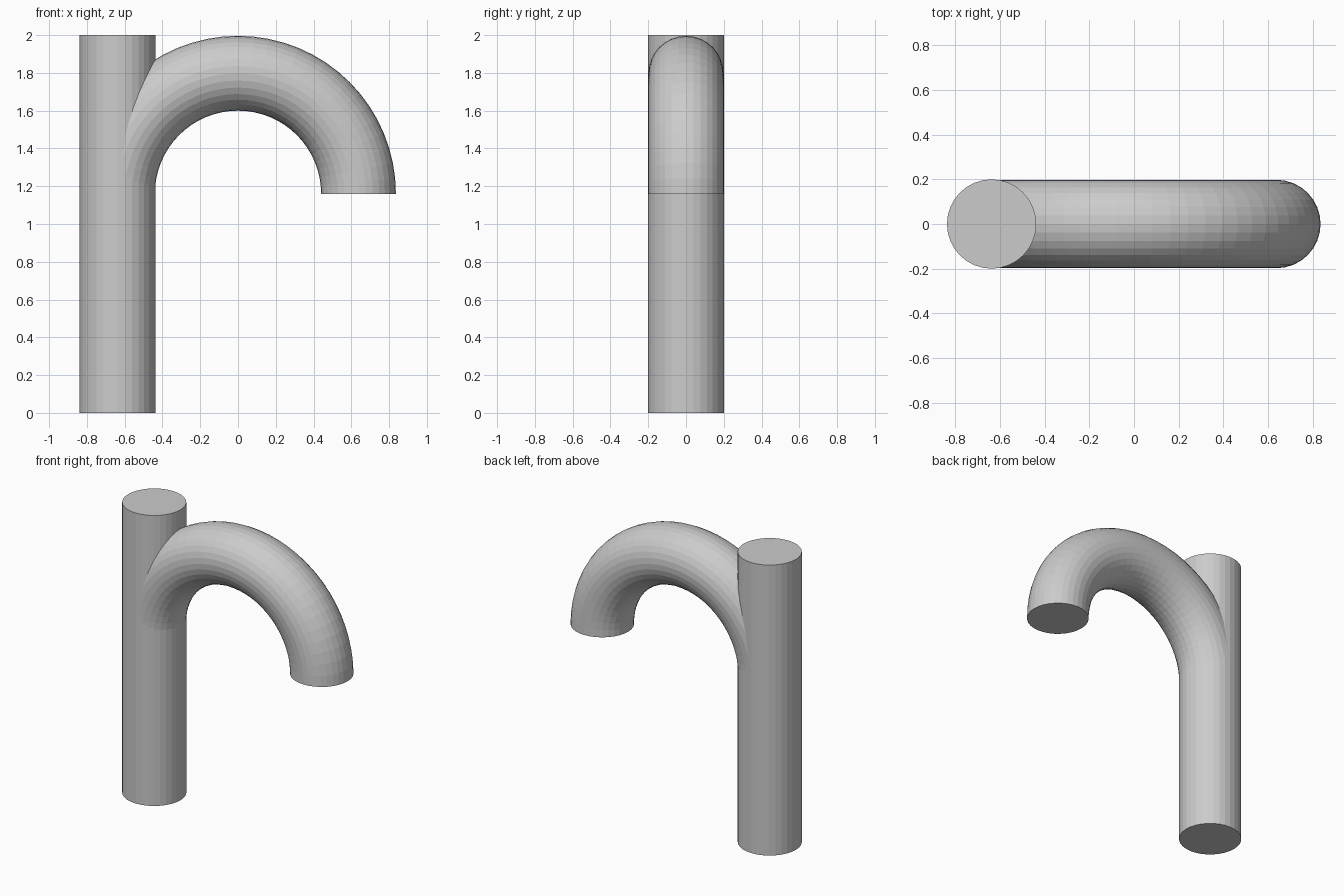
import bpy, bmesh, math
from mathutils import Vector

if "Cube" in bpy.data.objects:
    bpy.data.objects.remove(bpy.data.objects["Cube"])

R_TUBE, R_ARCH, Z_ARCH = 0.198, 0.638, 1.16
SIDES, STEPS = 32, 32

grey = bpy.data.materials.new("light grey")
grey.diffuse_color = (0.6, 0.6, 0.6, 1)
grey.use_nodes = True
grey.node_tree.nodes["Principled BSDF"].inputs["Base Color"].default_value = grey.diffuse_color


def swept_tube(name, frames, radius):
    """Closed tube through (centre, outward direction) frames lying in the xz plane."""
    bm = bmesh.new()
    rings = []
    for centre, out in frames:
        ring = []
        for i in range(SIDES):
            a = 2 * math.pi * i / SIDES
            ring.append(bm.verts.new(centre + radius * (math.cos(a) * out + math.sin(a) * Vector((0, 1, 0)))))
        rings.append(ring)
    for r0, r1 in zip(rings, rings[1:]):
        for i in range(SIDES):
            j = (i + 1) % SIDES
            bm.faces.new((r0[i], r0[j], r1[j], r1[i]))
    bm.faces.new(rings[0])
    bm.faces.new(rings[-1])
    bmesh.ops.recalc_face_normals(bm, faces=bm.faces)
    mesh = bpy.data.meshes.new(name)
    bm.to_mesh(mesh)
    bm.free()
    mesh.materials.append(grey)
    obj = bpy.data.objects.new(name, mesh)
    bpy.context.collection.objects.link(obj)
    return obj


# upright post
swept_tube("upright_post", [(Vector((-R_ARCH, 0, z)), Vector((-1, 0, 0))) for z in (0, 2)], 0.2)

# half-ring arch springing from the post and ending in a flat cap
frames = []
for s in range(STEPS + 1):
    a = math.pi * (1 - s / STEPS)
    out = Vector((math.cos(a), 0, math.sin(a)))
    frames.append((Vector((0, 0, Z_ARCH)) + R_ARCH * out, out))
swept_tube("arched_arm", frames, R_TUBE)
